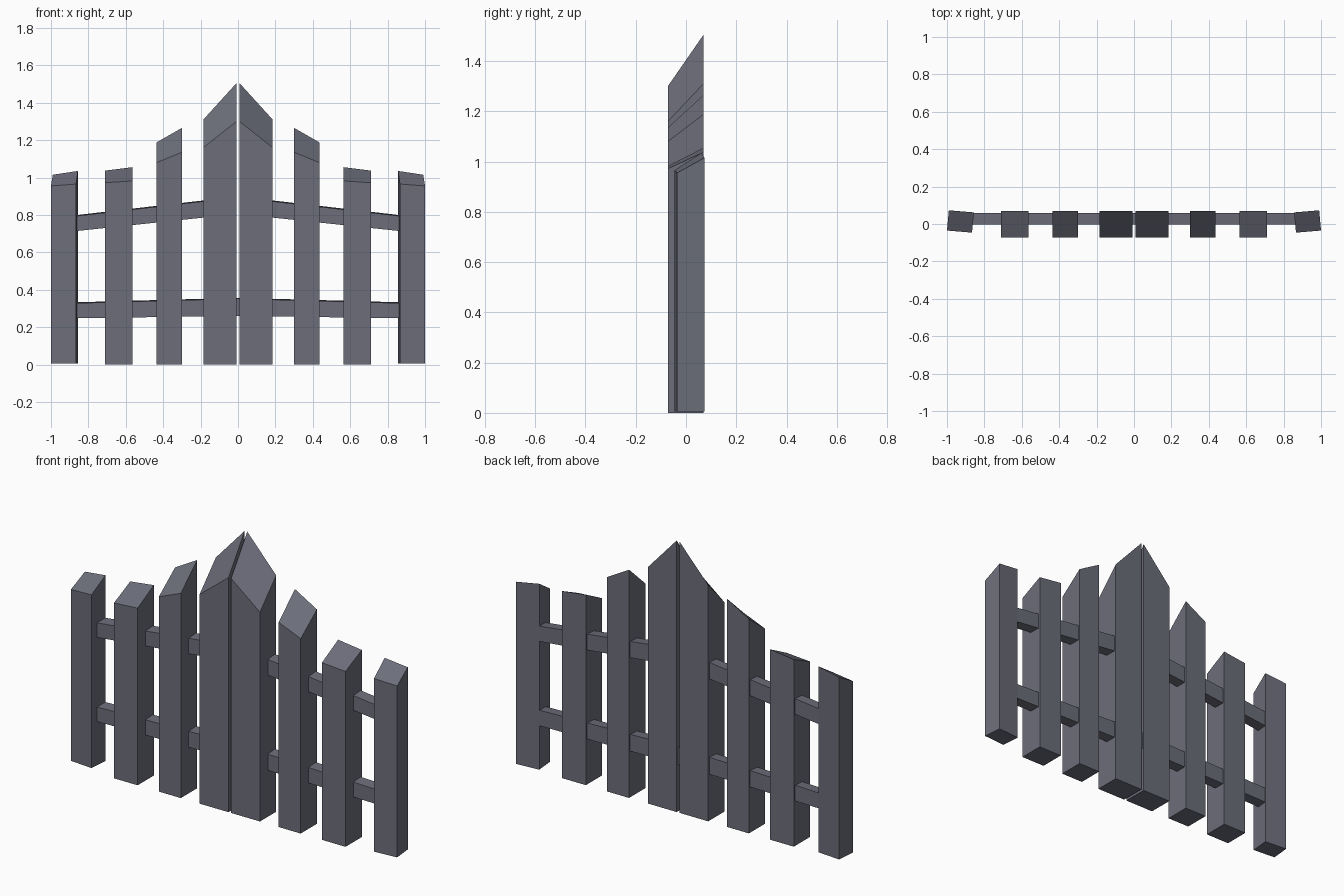
import bpy
import bmesh

cube = bpy.data.objects.get("Cube")
if cube:
    bpy.data.objects.remove(cube, do_unlink=True)

slate = bpy.data.materials.new("slate_grey_paint")
slate.use_nodes = True
colour = (0.15, 0.155, 0.195, 1)
slate.diffuse_color = colour
bsdf = slate.node_tree.nodes["Principled BSDF"]
bsdf.inputs["Base Color"].default_value = colour
bsdf.inputs["Roughness"].default_value = 0.8


def prism(name, bottom, top):
    """Six-sided block from two matching four-corner loops."""
    bm = bmesh.new()
    a = [bm.verts.new(p) for p in bottom]
    b = [bm.verts.new(p) for p in top]
    bm.faces.new(a[::-1])
    bm.faces.new(b)
    for i in range(4):
        j = (i + 1) % 4
        bm.faces.new((a[i], a[j], b[j], b[i]))
    bmesh.ops.recalc_face_normals(bm, faces=bm.faces)
    mesh = bpy.data.meshes.new(name)
    bm.to_mesh(mesh)
    bm.free()
    mesh.materials.append(slate)
    obj = bpy.data.objects.new(name, mesh)
    bpy.context.collection.objects.link(obj)


def picket(name, side, corners, heights, base=0.0):
    """Corners and heights run front inner, front outer, back outer, back inner."""
    plan = [(side * x, y) for x, y in corners]
    prism(name, [(x, y, base) for x, y in plan],
          [(x, y, z) for (x, y), z in zip(plan, heights)])


def rail(name, side, inner, outer):
    """Each end is given as x, underside, top."""
    def end(x, low, high):
        return [(side * x, -0.003, low), (side * x, 0.06, low),
                (side * x, 0.06, high), (side * x, -0.003, high - 0.005)]
    prism(name, end(*inner), end(*outer))


# Straight pickets: inner x, outer x, top heights
pickets = {
    "centre_picket": (0.008, 0.185, (1.30, 1.16, 1.31, 1.505)),
    "tall_picket": (0.30, 0.435, (1.135, 1.08, 1.188, 1.265)),
    "short_picket": (0.565, 0.71, (0.982, 0.972, 1.037, 1.055)),
}

for label, side in (("left", 1), ("right", -1)):
    for name, (inner, outer, heights) in pickets.items():
        corners = [(inner, -0.072), (outer, -0.072), (outer, 0.07), (inner, 0.07)]
        picket(f"{label}_{name}", side, corners, heights)

    # End posts turned slightly on their vertical axis
    picket(f"{label}_end_post", side,
           [(0.866, -0.046), (1.0, -0.035), (0.99, 0.073), (0.856, 0.062)],
           (0.965, 0.955, 1.015, 1.035), 0.005)

    # Rails slope gently down from the middle
    rail(f"{label}_upper_rail", side, (0.05, 0.80, 0.893), (0.90, 0.71, 0.795))
    rail(f"{label}_lower_rail", side, (0.0, 0.26, 0.357), (0.90, 0.247, 0.332))
